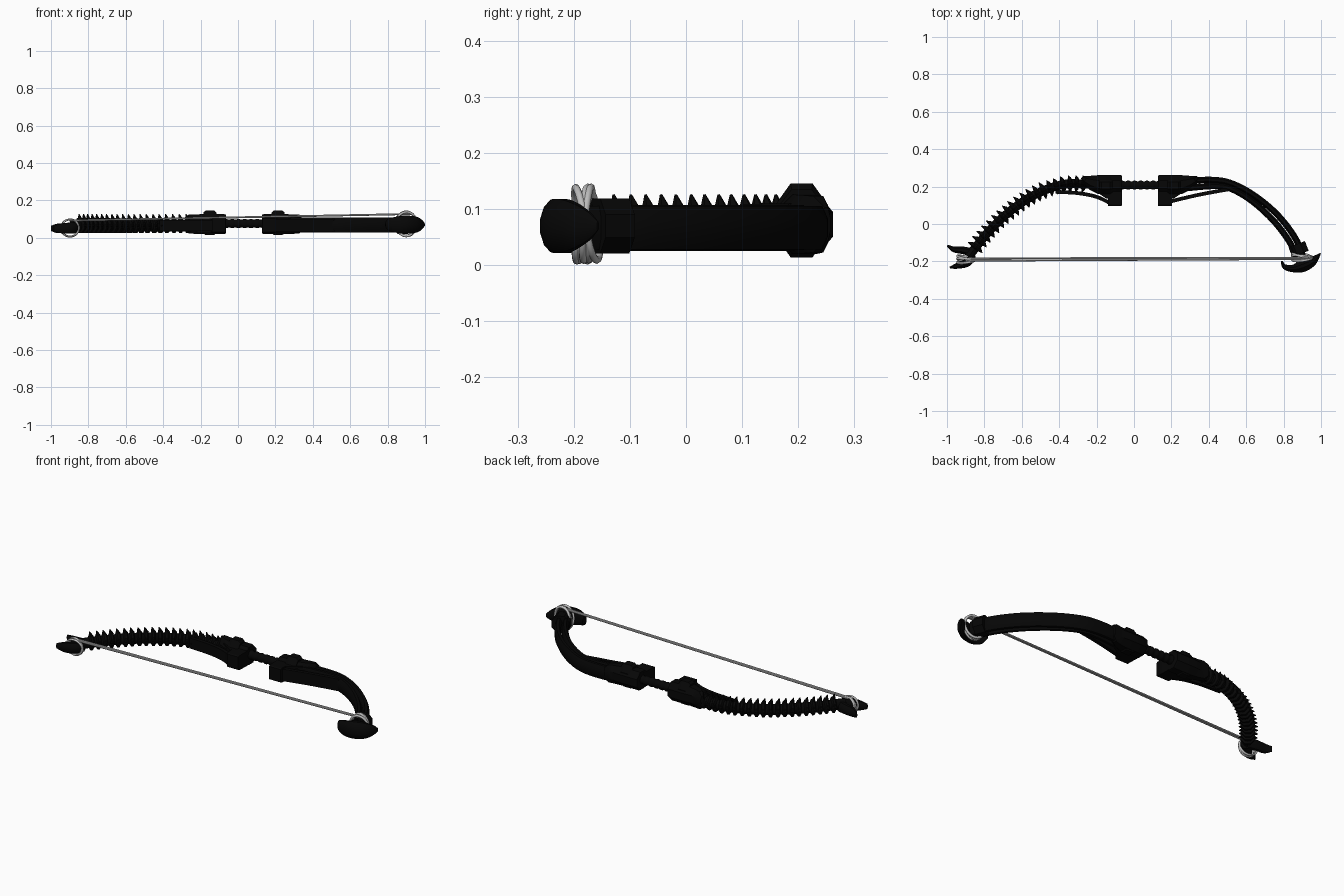
import bpy, bmesh, math
from mathutils import Vector, Matrix

if "Cube" in bpy.data.objects:
    bpy.data.objects.remove(bpy.data.objects["Cube"])


def material(name, c):
    m = bpy.data.materials.new(name)
    m.diffuse_color = (c, c, c, 1)
    m.use_nodes = True
    m.node_tree.nodes["Principled BSDF"].inputs["Base Color"].default_value = m.diffuse_color
    return m


BLACK = material("black", 0.0018)
GREY = material("string grey", 0.5)
MID = 0.032          # x of the grip centre


def finish(name, bm, mat=BLACK, angle=40):
    bmesh.ops.recalc_face_normals(bm, faces=bm.faces)
    me = bpy.data.meshes.new(name)
    bm.to_mesh(me)
    bm.free()
    ob = bpy.data.objects.new(name, me)
    bpy.context.collection.objects.link(ob)
    me.materials.append(mat)
    bpy.ops.object.select_all(action='DESELECT')
    ob.select_set(True)
    bpy.context.view_layer.objects.active = ob
    bpy.ops.object.shade_smooth_by_angle(angle=math.radians(angle))
    return ob


def spline(pts, steps):
    """Catmull-Rom through tuples of any length."""
    p = [Vector(q) for q in pts]
    p = [2 * p[0] - p[1]] + p + [2 * p[-1] - p[-2]]
    out = []
    for i in range(1, len(p) - 2):
        a, b, c, d = p[i - 1:i + 3]
        for s in range(steps):
            t = s / steps
            out.append(0.5 * (2 * b + (c - a) * t + (2 * a - 5 * b + 4 * c - d) * t * t
                              + (3 * b - a - 3 * c + d) * t ** 3))
    return out + [p[-2]]


def sweep(bm, rows, n=10):
    """Rows are x, y, z, half width in plan, half height; n=4 makes a flat strip."""
    rings = []
    ph = math.pi / n
    k = 1 / math.cos(ph) if n in (4, 8) else 1
    for i, r in enumerate(rows):
        a, b = rows[max(i - 1, 0)], rows[min(i + 1, len(rows) - 1)]
        t = Vector((b[0] - a[0], b[1] - a[1], 0)).normalized()
        side = Vector((-t.y, t.x, 0))
        rings.append([bm.verts.new(Vector(r[:3]) + side * (k * r[3] * math.cos(ph + math.tau * j / n))
                                   + Vector((0, 0, k * r[4] * math.sin(ph + math.tau * j / n))))
                      for j in range(n)])
    for u, v in zip(rings, rings[1:]):
        for j in range(n):
            bm.faces.new((u[j], u[(j + 1) % n], v[(j + 1) % n], v[j]))
    bm.faces.new(rings[0])
    bm.faces.new(rings[-1])


def swept(name, pts, z=None, w=None, h=None, n=10, steps=6, mat=BLACK):
    if z is not None:
        pts = [(x, y, z, w, h) for x, y in pts]
    bm = bmesh.new()
    sweep(bm, spline(pts, steps), n)
    return finish(name, bm, mat)


def cone(bm, base, direction, r, length):
    d = Vector(direction).normalized()
    m = Matrix.Translation(Vector(base) + d * length / 2) @ d.to_track_quat('Z', 'Y').to_matrix().to_4x4()
    bmesh.ops.create_cone(bm, cap_ends=True, segments=6, radius1=r, radius2=r * 0.15, depth=length, matrix=m)


# Grip with shallow wrapped rings
rows = []
for i in range(25):
    r = 0.025 if i % 4 < 2 else 0.021
    rows.append((MID - 0.1 + 0.2 * i / 24, 0.208, 0.076, r, r + 0.001))
bm = bmesh.new()
sweep(bm, rows, 12)
finish("grip", bm)

# Riser blocks either side of the grip
for s, side in ((-1, "left"), (1, "right")):
    bm = bmesh.new()
    sweep(bm, [(MID + s * u, y, 0.073, w, h) for u, y, w, h in (
        (0.097, 0.21, 0.049, 0.05), (0.105, 0.21, 0.052, 0.053), (0.22, 0.211, 0.051, 0.053),
        (0.26, 0.222, 0.039, 0.052), (0.292, 0.236, 0.024, 0.05), (0.31, 0.25, 0.009, 0.03))], 8)
    finish(side + "_riser", bm, angle=30)
    # raised band around the block
    bm = bmesh.new()
    sweep(bm, [(MID + s * u, 0.206, 0.08, w, h) for u, w, h in (
        (0.148, 0.043, 0.055), (0.16, 0.047, 0.066), (0.205, 0.047, 0.066), (0.217, 0.043, 0.055))], 8)
    finish(side + "_riser_band", bm, angle=30)
    # foot reaching toward the archer
    bm = bmesh.new()
    sweep(bm, [(MID + s * 0.134, y, 0.068, w, h) for y, w, h in (
        (0.096, 0.036, 0.036), (0.103, 0.038, 0.041), (0.2, 0.038, 0.043))], 4)
    sweep(bm, [(MID + s * u, y, 0.068, w, 0.042) for u, y, w in (
        (0.16, 0.165, 0.035), (0.24, 0.205, 0.025))], 4)
    finish(side + "_riser_foot", bm, angle=30)

# Smooth laminated limb on the right
swept("outer_limb", [(0.28, 0.232), (0.43, 0.235), (0.53, 0.214), (0.65, 0.148), (0.77, 0.046),
                     (0.862, -0.075), (0.908, -0.185)], 0.067, 0.017, 0.039, 8)
swept("inner_limb", [(0.28, 0.192), (0.42, 0.203), (0.51, 0.192), (0.625, 0.127), (0.74, 0.024),
                     (0.828, -0.09), (0.872, -0.185)], 0.067, 0.017, 0.04, 8)
swept("right_strut", [(0.17, 0.115), (0.35, 0.157), (0.53, 0.19)], 0.067, 0.01, 0.034, 4)
swept("left_strut", [(-0.12, 0.108), (-0.2, 0.145), (-0.3, 0.165), (-0.42, 0.172)], 0.065, 0.01, 0.03, 4)
swept("limb_collar", [(0.87, -0.108), (0.89, -0.16)], 0.07, 0.047, 0.049, 8, 1)

# Spined limb on the left: core with vertebrae
path = [(-0.24, 0.213), (-0.36, 0.214), (-0.47, 0.184), (-0.58, 0.128), (-0.69, 0.045),
        (-0.79, -0.055), (-0.885, -0.175)]
swept("spine_core", path, 0.064, 0.025, 0.03, 10)
fine = spline(path, 40)
length = [0]
for a, b in zip(fine, fine[1:]):
    length.append(length[-1] + (b - a).length)
COUNT = 20
bm = bmesh.new()
for i in range(COUNT):
    target = length[-1] * (i + 0.8) / (COUNT + 1.6)
    k = min(range(len(fine) - 1), key=lambda q: abs(length[q] - target))
    p = fine[k]
    t = (fine[k + 1] - fine[k]).normalized()
    side = Vector((t.y, -t.x))            # toward the outer curve
    if side.y < 0:
        side = -side
    sweep(bm, [(p.x + t.x * d, p.y + t.y * d, 0.065, w, h) for d, w, h in (
        (-0.013, 0.022, 0.03), (-0.006, 0.035, 0.04), (0.006, 0.035, 0.04), (0.013, 0.022, 0.03))], 8)
    out, along = Vector((side.x, side.y, 0)), Vector((t.x, t.y, 0))
    c = Vector((p.x, p.y, 0.065))
    cone(bm, c + Vector((0, 0, 0.03)), Vector((0, 0, 1)) + along * 0.25, 0.015, 0.032)
    cone(bm, c + out * 0.024, out + along * 0.25, 0.014, 0.021 if i < 6 else 0.027)
    cone(bm, c - out * 0.026, -out + along * 0.25, 0.013, 0.02)
finish("vertebrae", bm, angle=30)

# Crescent horn on the right tip
swept("right_horn", [(0.79, -0.198, 0.07, 0.004, 0.01), (0.805, -0.228, 0.07, 0.014, 0.032),
                     (0.85, -0.238, 0.07, 0.021, 0.045), (0.90, -0.225, 0.07, 0.034, 0.05),
                     (0.95, -0.202, 0.07, 0.027, 0.044), (0.982, -0.173, 0.07, 0.012, 0.026),
                     (0.997, -0.157, 0.07, 0.003, 0.008)], n=12, steps=4)
# Forked horns on the left tip
swept("left_back_horn", [(-0.87, -0.15, 0.055, 0.022, 0.03), (-0.92, -0.14, 0.052, 0.02, 0.027),
                         (-0.965, -0.135, 0.05, 0.015, 0.025), (-0.998, -0.115, 0.05, 0.005, 0.014)], n=8, steps=4)
swept("left_front_horn", [(-0.86, -0.165, 0.055, 0.018, 0.028), (-0.89, -0.205, 0.052, 0.022, 0.029),
                          (-0.94, -0.222, 0.05, 0.017, 0.027), (-0.985, -0.234, 0.05, 0.005, 0.014)], n=8, steps=4)

# Bowstring, two strands
for name, y0, y1 in (("front_strand", -0.196, -0.187), ("back_strand", -0.184, -0.18)):
    swept(name, [(-0.9, y0, 0.092, 0.005, 0.005), (0.93, y1, 0.127, 0.005, 0.005)], n=8, steps=1, mat=GREY)

# String loops wound around each tip
LOOPS = [("left", -0.898, -0.19, 0.052, 0.048, 0.046), ("right", 0.9, -0.176, 0.074, 0.055, 0.065)]
for side, x, y, z, rx, rz in LOOPS:
    for i, (dy, tilt, turn) in enumerate(((-0.009, 0.18, 0.12), (0, -0.1, -0.1), (0.009, 0.12, -0.22))):
        bpy.ops.mesh.primitive_torus_add(major_segments=28, minor_segments=8, major_radius=1,
                                         minor_radius=0.11, location=(x, y + dy, z),
                                         rotation=(math.pi / 2 + tilt, 0, turn))
        ob = bpy.context.object
        ob.name = f"{side}_string_loop_{i + 1}"
        ob.scale = (rx, rz, 0.06)
        ob.data.materials.append(GREY)
        bpy.ops.object.shade_smooth()
